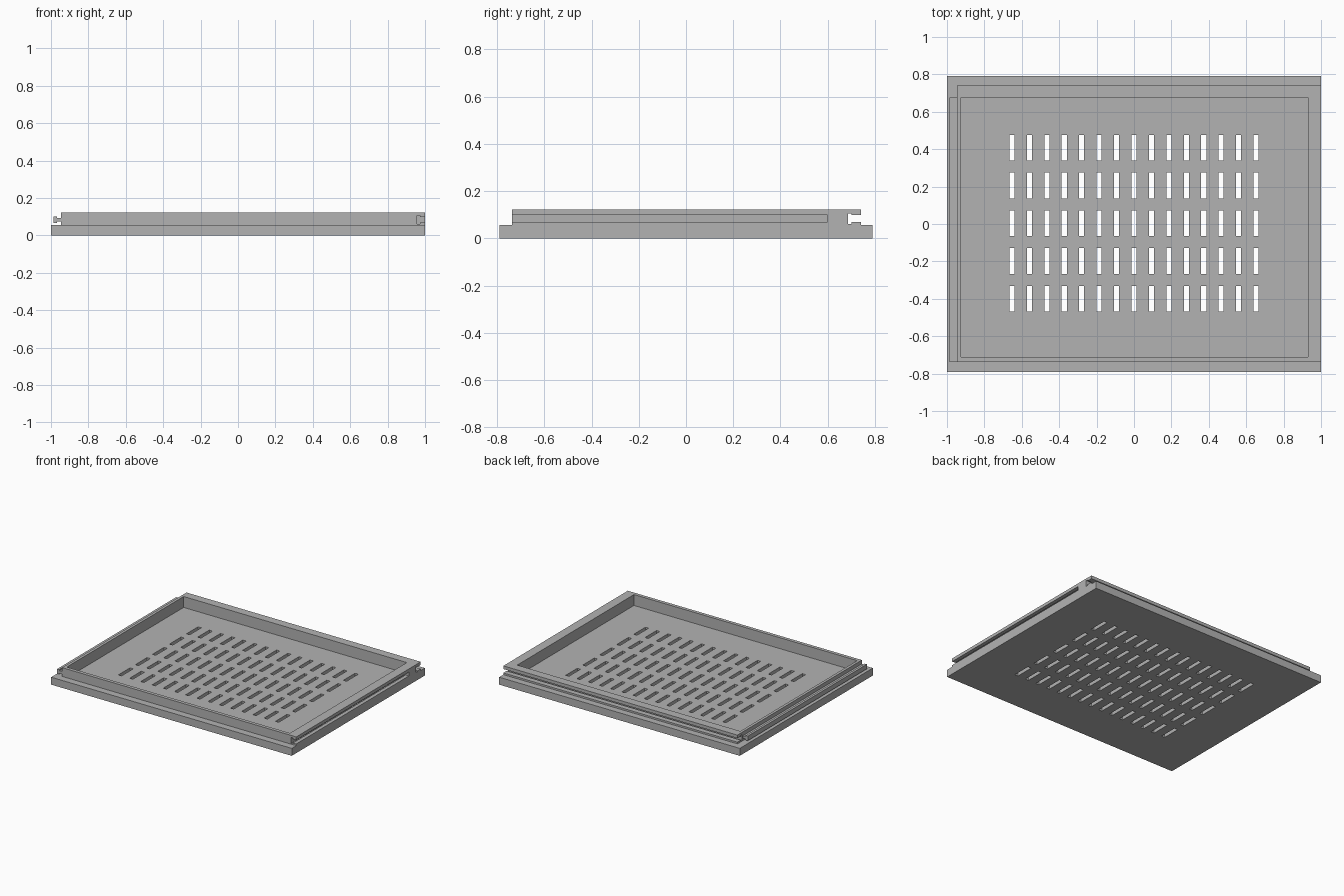
import bpy
import bmesh
from mathutils import Vector

cube = bpy.data.objects.get("Cube")
if cube:
    bpy.data.objects.remove(cube, do_unlink=True)

grey = bpy.data.materials.new("plain grey")
grey.use_nodes = True
grey.diffuse_color = (0.45, 0.45, 0.45, 1)
grey.node_tree.nodes["Principled BSDF"].inputs["Base Color"].default_value = (0.45, 0.45, 0.45, 1)

LEDGE, TOP, FLOOR = 0.056, 0.122, 0.04


def finish(name, bm):
    bmesh.ops.recalc_face_normals(bm, faces=bm.faces)
    mesh = bpy.data.meshes.new(name)
    bm.to_mesh(mesh)
    bm.free()
    mesh.materials.append(grey)
    ob = bpy.data.objects.new(name, mesh)
    bpy.context.collection.objects.link(ob)
    return ob


def prism(name, points, axis, start, end):
    """Extrude a (side, z) profile along x or y."""
    bm = bmesh.new()
    place = (lambda s, z: (start, s, z)) if axis == "x" else (lambda s, z: (s, start, z))
    face = bm.faces.new([bm.verts.new(place(s, z)) for s, z in points])
    moved = bmesh.ops.extrude_face_region(bm, geom=[face], use_keep_orig=True)["geom"]
    shift = Vector((end - start, 0, 0)) if axis == "x" else Vector((0, end - start, 0))
    bmesh.ops.translate(bm, vec=shift, verts=[v for v in moved if isinstance(v, bmesh.types.BMVert)])
    return finish(name, bm)


def boxes(name, spans):
    """One mesh of boxes, each given as low and high corner."""
    bm = bmesh.new()
    for low, high in spans:
        low, high = Vector(low), Vector(high)
        verts = bmesh.ops.create_cube(bm, size=1)["verts"]
        bmesh.ops.scale(bm, vec=high - low, verts=verts)
        bmesh.ops.translate(bm, vec=(low + high) / 2, verts=verts)
    return finish(name, bm)


def cut(target, cutter):
    mod = target.modifiers.new("cut", "BOOLEAN")
    mod.operation = "DIFFERENCE"
    mod.solver = "EXACT"
    mod.object = cutter
    bpy.context.view_layer.objects.active = target
    bpy.ops.object.modifier_apply(modifier=mod.name)
    bpy.data.objects.remove(cutter, do_unlink=True)


# Tray body: stepped profile with an undercut slot along the back
tray = prism("vented_tray", [
    (-0.79, 0), (0.79, 0), (0.79, LEDGE), (0.74, LEDGE), (0.74, 0.069),
    (0.7, 0.069), (0.7, 0.061), (0.685, 0.061), (0.685, 0.106),
    (0.7, 0.106), (0.7, 0.098), (0.74, 0.098), (0.74, TOP),
    (-0.737, TOP), (-0.737, LEDGE), (-0.79, LEDGE)], "x", -1, 1)

# Ledge on the right side (-x)
cut(tray, boxes("ledge_cutter", [((-1.1, -0.9, LEDGE), (-0.946, 0.9, 0.3))]))

# Recess inside the rim
cut(tray, boxes("recess_cutter", [((-0.925, -0.711, FLOOR), (0.93, 0.676, 0.3))]))

# Undercut slot along the left side (+x), open at the front
cut(tray, prism("slot_cutter", [
    (1.1, 0.069), (0.972, 0.069), (0.972, 0.061), (0.957, 0.061),
    (0.957, 0.106), (0.972, 0.106), (0.972, 0.098), (1.1, 0.098)], "y", -0.9, 0.6))

# Vent grid
vents = []
for col in range(15):
    for row in range(5):
        x, y = (col - 7) * 0.0932, (row - 2) * 0.202 + 0.004
        vents.append(((x - 0.0135, y - 0.069, -0.1), (x + 0.0135, y + 0.069, 0.2)))
cut(tray, boxes("vent_cutter", vents))

# Matching T-shaped tongue on the right side
prism("side_tongue", [
    (-0.945, 0.074), (-0.969, 0.074), (-0.969, 0.066), (-0.987, 0.066),
    (-0.987, 0.101), (-0.969, 0.101), (-0.969, 0.093), (-0.945, 0.093)], "y", -0.737, 0.676)
